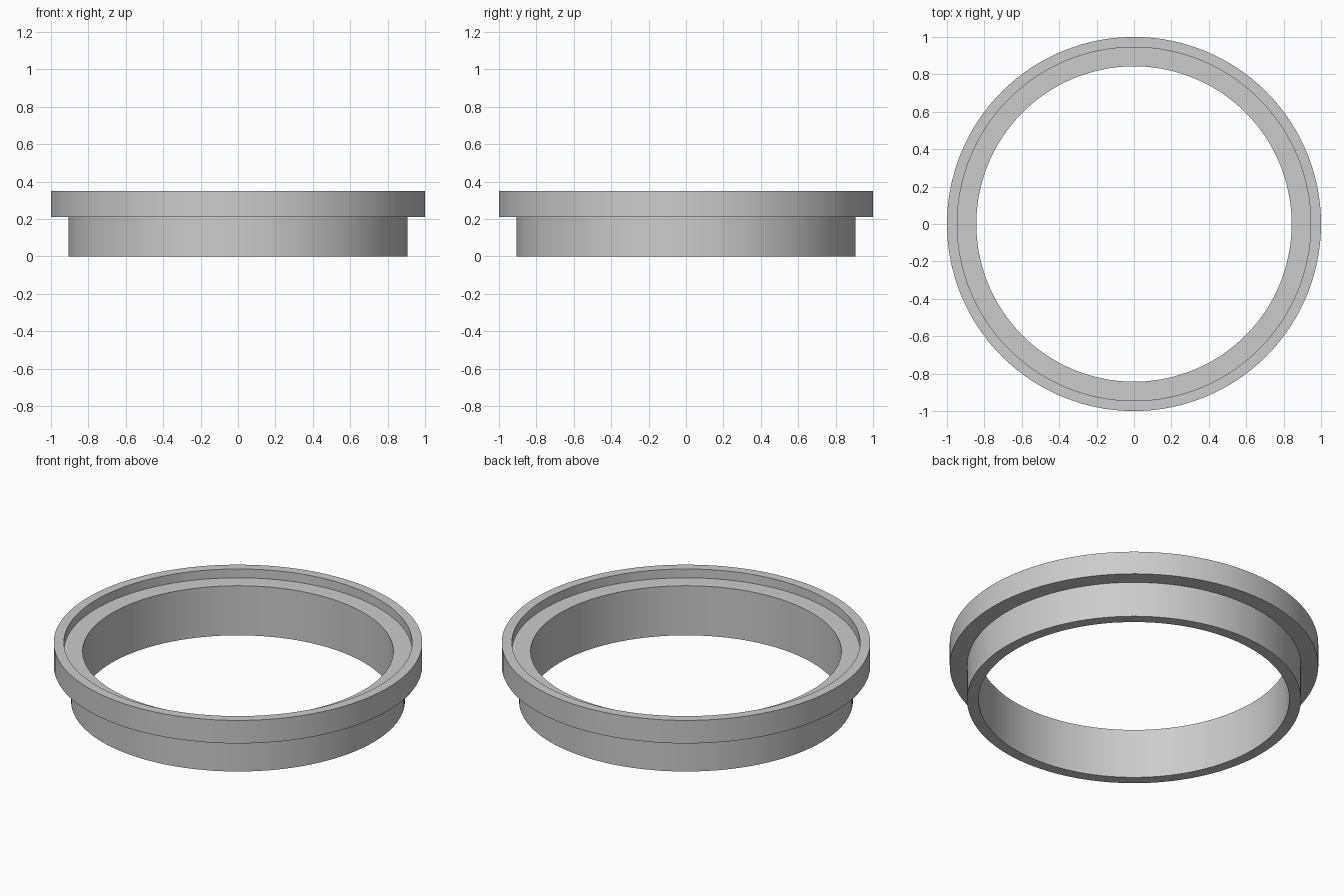
import bpy
import bmesh
import math

cube = bpy.data.objects.get("Cube")
if cube:
    bpy.data.objects.remove(cube, do_unlink=True)

# Single grey material
grey = bpy.data.materials.new("light_grey")
grey.use_nodes = True
colour = (0.6, 0.6, 0.6, 1)
grey.diffuse_color = colour
grey.node_tree.nodes["Principled BSDF"].inputs["Base Color"].default_value = colour


def lathe(name, profile, segments):
    """Revolve a closed (radius, height) profile around z."""
    bm = bmesh.new()
    verts = [bm.verts.new((r, 0, z)) for r, z in profile]
    edges = [bm.edges.new((a, b)) for a, b in zip(verts, verts[1:] + verts[:1])]
    bmesh.ops.spin(bm, geom=verts + edges, axis=(0, 0, 1), cent=(0, 0, 0),
                   angle=math.tau, steps=segments, use_merge=True)
    bmesh.ops.remove_doubles(bm, verts=bm.verts, dist=0.0001)
    bmesh.ops.recalc_face_normals(bm, faces=bm.faces)
    mesh = bpy.data.meshes.new(name)
    bm.to_mesh(mesh)
    bm.free()
    mesh.materials.append(grey)
    obj = bpy.data.objects.new(name, mesh)
    bpy.context.collection.objects.link(obj)
    bpy.ops.object.select_all(action="DESELECT")
    obj.select_set(True)
    bpy.context.view_layer.objects.active = obj
    bpy.ops.object.shade_smooth_by_angle(angle=math.radians(30))
    return obj


# Stepped collar: bore, narrow skirt, wide flange, raised lip and inner seat
bore, skirt, lip, flange = 0.843, 0.906, 0.945, 1.0
step, seat, top = 0.212, 0.297, 0.35
lathe("flanged_ring", [(bore, 0), (skirt, 0), (skirt, step), (flange, step),
                       (flange, top), (lip, top), (lip, seat), (bore, seat)], 128)
